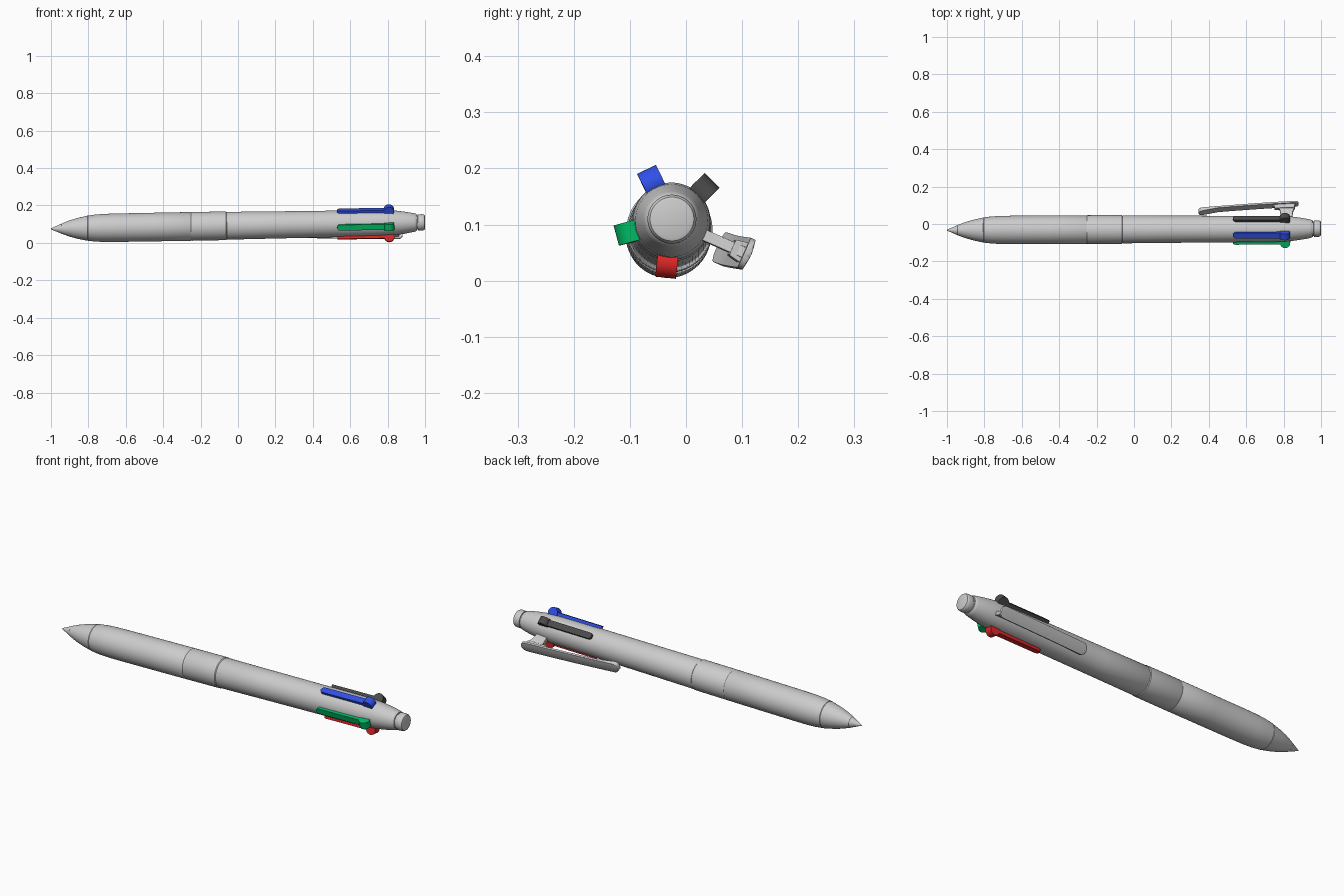
import bpy, bmesh, math
from mathutils import Matrix, Vector

if "Cube" in bpy.data.objects:
    bpy.data.objects.remove(bpy.data.objects["Cube"])

# Pen axis: lies almost along x, rising slightly towards the cap
ax = Vector((1, 0.004, 0.0175)).normalized()
ay = Vector((0, 0, 1)).cross(ax).normalized()
az = ax.cross(ay)
PEN = Matrix.Translation((0, -0.029, 0.0925)) @ Matrix((ax, ay, az)).transposed().to_4x4()


def finish(name, bm, angle=90, color=None, bevel=0):
    """Turn a bmesh built with radial = +z into a part at a roll angle on the pen."""
    bmesh.ops.recalc_face_normals(bm, faces=bm.faces)
    bm.transform(PEN @ Matrix.Rotation(math.radians(angle - 90), 4, 'X'))
    me = bpy.data.meshes.new(name)
    bm.to_mesh(me)
    bm.free()
    ob = bpy.data.objects.new(name, me)
    bpy.context.collection.objects.link(ob)
    if bevel:
        mod = ob.modifiers.new("soft_edges", 'BEVEL')
        mod.width, mod.segments, mod.limit_method = bevel, 2, 'ANGLE'
        mod.angle_limit = math.radians(50)
    if color:
        mat = bpy.data.materials.new(name + "_colour")
        mat.diffuse_color = (*color, 1)
        mat.use_nodes = True
        mat.node_tree.nodes["Principled BSDF"].inputs["Base Color"].default_value = mat.diffuse_color
        me.materials.append(mat)
    bpy.ops.object.select_all(action='DESELECT')
    bpy.context.view_layer.objects.active = ob
    ob.select_set(True)
    bpy.ops.object.shade_smooth_by_angle(angle=math.radians(32))
    return ob


def loft(bm, rings):
    """Skin closed rings of equal length and cap both ends."""
    vs = [[bm.verts.new(p) for p in r] for r in rings]
    n = len(vs[0])
    for a, b in zip(vs, vs[1:]):
        for i in range(n):
            j = (i + 1) % n
            bm.faces.new((a[i], a[j], b[j], b[i]))
    bm.faces.new(vs[0])
    bm.faces.new(vs[-1][::-1])


def lathe(name, profile, seg=64):
    bm = bmesh.new()
    loft(bm, [[(x, r * math.cos(2 * math.pi * i / seg), r * math.sin(2 * math.pi * i / seg))
               for i in range(seg)] for x, r in profile])
    return finish(name, bm)


def prism(bm, pts, offset):
    loft(bm, [pts, [tuple(Vector(p) + Vector(offset)) for p in pts]])


# Turned body parts
lathe("writing_point", [(-1.0, 0.003), (-0.992, 0.006), (-0.985, 0.009), (-0.945, 0.026)])
lathe("tip_cone", [(-0.946, 0.024), (-0.944, 0.027), (-0.90, 0.0435), (-0.86, 0.055), (-0.805, 0.067),
                   (-0.803, 0.065)])
lathe("grip", [(-0.804, 0.065), (-0.802, 0.0675), (-0.76, 0.0725), (-0.71, 0.0752), (-0.64, 0.076),
               (-0.45, 0.0765), (-0.254, 0.0768), (-0.251, 0.0752)])
lathe("middle_band", [(-0.252, 0.0752), (-0.248, 0.0768), (-0.064, 0.0765), (-0.06, 0.073)])
lathe("rear_barrel", [(-0.062, 0.072), (-0.058, 0.0742), (0.2, 0.0725), (0.5, 0.071), (0.7, 0.070),
                      (0.79, 0.0685), (0.85, 0.0645), (0.90, 0.0575), (0.94, 0.050), (0.951, 0.047),
                      (0.956, 0.043)])
lathe("end_cap", [(0.95, 0.038), (0.961, 0.038), (0.962, 0.0425), (0.965, 0.0435), (0.986, 0.0435),
                  (0.993, 0.042), (0.998, 0.039), (1.0, 0.034)])

# Four coloured sliders: rounded strip with a cylindrical thumb knob
sliders = [("black_slider", 45, (0.07, 0.07, 0.07)), ("blue_slider", 116, (0.03, 0.08, 0.8)),
           ("green_slider", 195, (0.0, 0.5, 0.13)), ("red_slider", 264, (0.75, 0.02, 0.02))]
for name, angle, color in sliders:
    bm = bmesh.new()
    w = 0.0155
    strip = [(0.53 + w - w * math.sin(t), w * math.cos(t), 0.05)
             for t in [math.pi * i / 12 for i in range(13)]]
    prism(bm, strip + [(0.83, -w, 0.05), (0.83, w, 0.05)], (0, 0, 0.033))
    knob = [(0.808 + 0.027 * math.cos(t), -0.0185, 0.075 + 0.027 * math.sin(t))
            for t in [2 * math.pi * i / 32 for i in range(32)]]
    prism(bm, knob, (0, 0.037, 0))
    finish(name, bm, angle, color)

# Pocket clip: slightly crowned arm with rounded ends, rising towards the cap
CLIP = -24
bm = bmesh.new()
rings = []
x0, x1, half, rc = 0.345, 0.88, 0.029, 0.024
steps = [0, 0.1, 0.3, 0.6, 1]
xs = [x0 + rc * s for s in steps] + [x0 + rc + (x1 - x0 - 2 * rc) * i / 12 for i in range(1, 12)]
xs += [x1 - rc * s for s in reversed(steps)]
for x in xs:
    d = max(0, 1 - min(x - x0, x1 - x) / rc)
    w = half - rc * (1 - math.sqrt(max(0, 1 - d * d)))
    t = (x - x0) / (x1 - x0)
    top = 0.116 + 0.049 * t - 0.010 * t * t
    low = top - 0.013 - 0.012 * max(0, 1 - t / 0.2)
    arc = [(x, w * k / 4, top - 0.003 * (k / 4) ** 2) for k in range(-4, 5)]
    rings.append(arc + [(x, w, low), (x, -w, low)])
loft(bm, rings)
finish("clip_arm", bm, CLIP, bevel=0.002)

# Clip mount: narrow stem and flared pad under the arm
bm = bmesh.new()
prism(bm, [(0.785, -0.01, 0.055), (0.845, -0.01, 0.055), (0.85, -0.01, 0.10), (0.865, -0.01, 0.145),
           (0.73, -0.01, 0.137), (0.78, -0.01, 0.11)], (0, 0.02, 0))
finish("clip_stem", bm, CLIP, bevel=0.002)
bm = bmesh.new()
prism(bm, [(0.75, -0.015, 0.115), (0.75, 0.015, 0.115), (0.75, 0.02, 0.14), (0.75, -0.02, 0.14)],
      (0.11, 0, 0.004))
finish("clip_pad", bm, CLIP, bevel=0.002)
